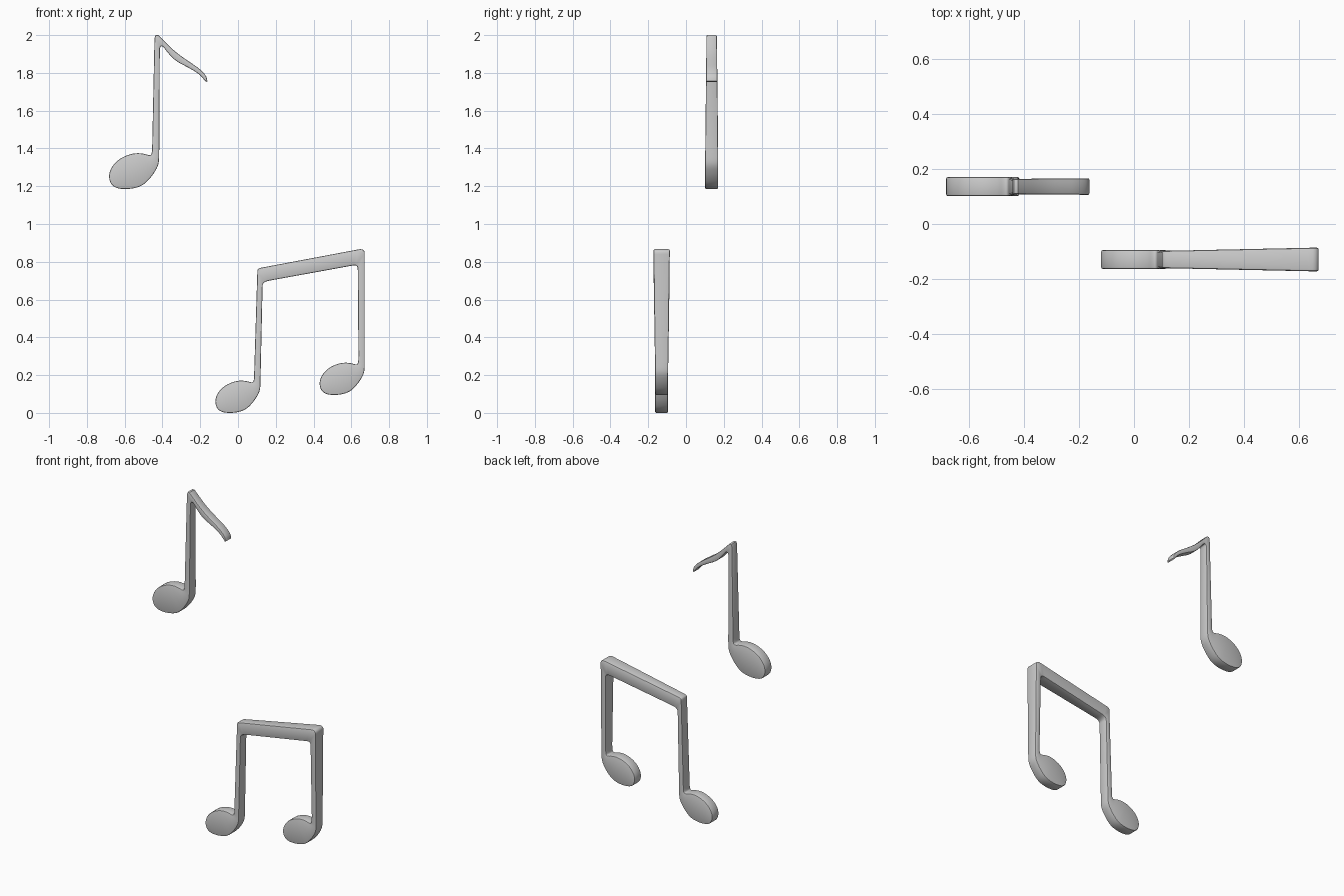
import bpy, bmesh, math
from mathutils import Vector

if "Cube" in bpy.data.objects:
    bpy.data.objects.remove(bpy.data.objects["Cube"])

# Note head with the foot of its stem, relative to (stem right edge, head bottom)
HEAD = [(-.037, .235), (-.038, .20), (-.042, .181), (-.055, .179), (-.08, .187), (-.12, .191),
        (-.165, .182), (-.216, .157), (-.254, .115), (-.268, .07), (-.258, .027), (-.227, .004),
        (-.18, -.001), (-.13, .004), (-.084, .021), (-.045, .06), (-.018, .1), (-.006, .125),
        (-.001, .15), (0, .19)]


def smooth(pts, rounds=2):
    """Corner-cutting that keeps both end points."""
    pts = [Vector(p) for p in pts]
    for _ in range(rounds):
        out = [pts[0]]
        for a, b in zip(pts, pts[1:]):
            out += [a.lerp(b, .25), a.lerp(b, .75)]
        pts = out + [pts[-1]]
    return pts


def head(x, z, s):
    return smooth([(x + dx * s, z + dz * s) for dx, dz in HEAD])


def clamp(v):
    return max(0.0, min(1.0, v))


def make_note(name, outline, y, thickness):
    """Extrude an x-z outline, round its rims, then vary the thickness."""
    bm = bmesh.new()
    face = bm.faces.new([bm.verts.new((p[0], -.5 * .066, p[1])) for p in outline])
    ext = bmesh.ops.extrude_face_region(bm, geom=[face], use_keep_orig=True)
    moved = [v for v in ext["geom"] if isinstance(v, bmesh.types.BMVert)]
    bmesh.ops.translate(bm, verts=moved, vec=(0, .066, 0))
    bmesh.ops.recalc_face_normals(bm, faces=bm.faces)
    rims = [e for e in bm.edges if abs(e.verts[0].co.y - e.verts[1].co.y) < 1e-4]
    bmesh.ops.bevel(bm, geom=rims, offset=.006, segments=2, profile=.5,
                    affect='EDGES', clamp_overlap=False)
    for v in bm.verts:
        v.co.y = y + v.co.y / .066 * thickness(v.co.x, v.co.z)
    bmesh.ops.triangulate(bm, faces=[f for f in bm.faces if len(f.verts) > 4])
    mesh = bpy.data.meshes.new(name)
    bm.to_mesh(mesh)
    bm.free()
    obj = bpy.data.objects.new(name, mesh)
    bpy.context.collection.objects.link(obj)
    bpy.ops.object.select_all(action='DESELECT')
    obj.select_set(True)
    bpy.context.view_layer.objects.active = obj
    bpy.ops.object.shade_smooth_by_angle(angle=math.radians(35))


# Single note: head, stem, wavy flag, pointed stem top
flag_under = smooth([(-.414, 1.925), (-.411, 1.94), (-.398, 1.942), (-.375, 1.91), (-.33, 1.862),
                     (-.256, 1.825), (-.205, 1.793), (-.18, 1.765), (-.169, 1.751)])
flag_top = smooth([(-.162, 1.756), (-.168, 1.785), (-.203, 1.822), (-.255, 1.857),
                   (-.309, 1.894), (-.35, 1.928), (-.388, 1.965), (-.422, 2.0)])
single = head(-.417, 1.185, 1.0) + flag_under + flag_top + [(-.436, 2.0), (-.442, 1.985)]
make_note("single_note", single, .136,
          lambda x, z: .069 - .014 * clamp((z - 1.35) / .65))

# Beamed pair: left head, underside of the beam, right head, top of the beam
inner = smooth([(.130, .665), (.131, .683), (.145, .695), (.165, .70)], 1)
inner += smooth([(.60, .779), (.62, .782), (.632, .776), (.634, .755)], 1)
outer = smooth([(.671, .835), (.671, .856), (.655, .868), (.63, .864)], 1)
outer += smooth([(.125, .769), (.107, .764), (.102, .755), (.102, .735)], 1)
pair = head(.119, 0, .9) + inner + head(.671, .095, .9) + outer
make_note("beamed_notes", pair, -.129,
          lambda x, z: .068 + clamp((z - .2) / .55) * (-.006 + .024 * clamp((x - .1) / .55)))
